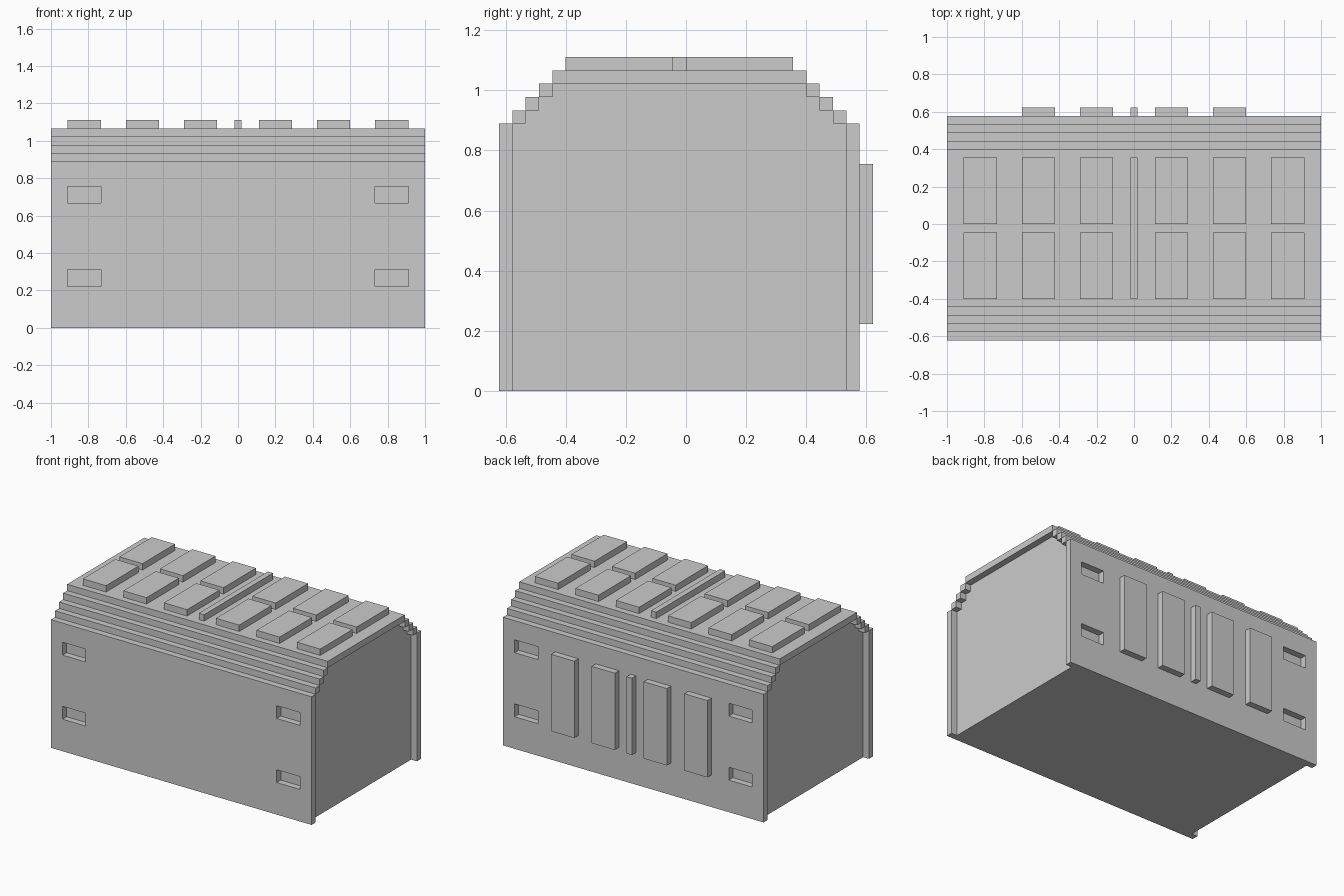
import bpy

if "Cube" in bpy.data.objects:
    bpy.data.objects.remove(bpy.data.objects["Cube"])

U = 0.4 / 9          # plate thickness, used as the building unit
CY = -U / 2          # centre line of the shell in y
HALF_Y = 0.6         # half depth of the shell
WALL_H = 20 * U


def make_mesh(name, verts, faces):
    me = bpy.data.meshes.new(name)
    me.from_pydata(verts, [], faces)
    ob = bpy.data.objects.new(name, me)
    bpy.context.collection.objects.link(ob)
    return ob


def boxes(name, items):
    """One object made of boxes given as (x0, x1, y0, y1, z0, z1)."""
    verts, faces = [], []
    for x0, x1, y0, y1, z0, z1 in items:
        n = len(verts)
        verts += [(x, y, z) for z in (z0, z1)
                  for x, y in ((x0, y0), (x1, y0), (x1, y1), (x0, y1))]
        faces += [[n + i for i in f] for f in
                  ((3, 2, 1, 0), (4, 5, 6, 7), (0, 1, 5, 4),
                   (1, 2, 6, 5), (2, 3, 7, 6), (3, 0, 4, 7))]
    return make_mesh(name, verts, faces)


def prism_x(name, profile, half):
    """Extrude a counter-clockwise (y, z) profile along x."""
    n = len(profile)
    verts = [(x, y, z) for x in (-half, half) for y, z in profile]
    faces = [list(range(n))[::-1], list(range(n, 2 * n))]
    faces += [[i, (i + 1) % n, n + (i + 1) % n, n + i] for i in range(n)]
    return make_mesh(name, verts, faces)


# Inner body with stepped shoulders, end faces set back from the shell
right = [(HALF_Y - U, 0)]
for i in range(4):
    z = WALL_H + i * U
    right.append((HALF_Y - (i + 1) * U, z))
    if i < 3:
        right.append((HALF_Y - (i + 2) * U, z))
profile = [(CY + y, z) for y, z in right] + [(CY - y, z) for y, z in right[::-1]]
prism_x("inner_body", profile, 1 - U)

# Front and back walls with four slots each
slots_x = [(-0.911, -0.733), (0.733, 0.911)]
slots_z = [(5 * U, 7 * U), (15 * U, 17 * U)]
for side, name in ((-1, "front_wall"), (1, "back_wall")):
    y0, y1 = sorted((CY + side * HALF_Y, CY + side * (HALF_Y - U)))
    wall = boxes(name, [(-1, 1, y0, y1, 0, WALL_H)])
    cutter = boxes("slot_cutter", [(a, b, y0 - 0.1, y1 + 0.1, c, d)
                                   for a, b in slots_x for c, d in slots_z])
    cutter.hide_render = True
    mod = wall.modifiers.new("slots", 'BOOLEAN')
    mod.operation = 'DIFFERENCE'
    mod.solver = 'EXACT'
    mod.object = cutter
    bpy.context.view_layer.objects.active = wall
    bpy.ops.object.modifier_apply(modifier=mod.name)
    bpy.data.objects.remove(cutter)

    # Stepped bars rising from the wall to the roof
    steps = []
    for i in range(3):
        ya, yb = sorted((CY + side * (HALF_Y - (i + 1) * U),
                         CY + side * (HALF_Y - (i + 2) * U)))
        steps.append((-1, 1, ya, yb, WALL_H + i * U, WALL_H + (i + 1) * U))
    boxes(name.replace("wall", "roof_steps"), steps)

# Roof plate
ROOF = WALL_H + 4 * U
boxes("roof_plate", [(-1, 1, CY - HALF_Y + 4 * U, CY + HALF_Y - 4 * U, ROOF - U, ROOF)])

# Raised panels and centre ribs on the roof and back
inner = [(0.111, 0.289), (0.422, 0.6)]
outer = inner + [(0.733, 0.911)]


def mirrored(spans):
    return spans + [(-b, -a) for a, b in spans]


boxes("roof_panels", [(a, b, c, d, ROOF, ROOF + U) for a, b in mirrored(outer)
                      for c, d in ((-9 * U, -U), (0, 8 * U))])
boxes("roof_rib", [(-0.02, 0.02, -9 * U, 8 * U, ROOF, ROOF + U)])
BACK = CY + HALF_Y
boxes("back_panels", [(a, b, BACK, BACK + U, 5 * U, 17 * U) for a, b in mirrored(inner)])
boxes("back_rib", [(-0.02, 0.02, BACK, BACK + U, 5 * U, 17 * U)])
